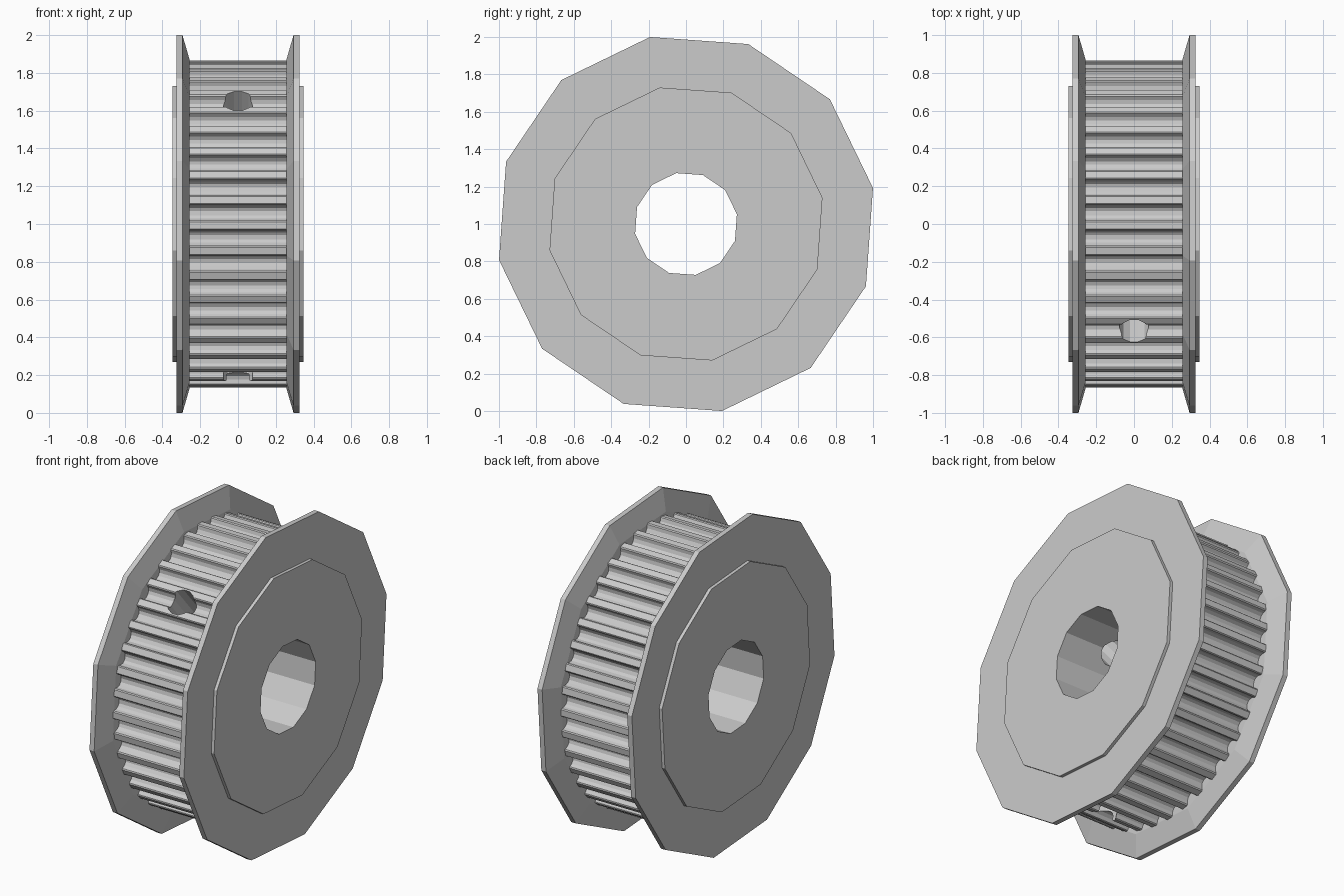
import bpy, bmesh
from math import radians, sin, cos, pi
from mathutils import Vector

cube = bpy.data.objects.get("Cube")
if cube:
    bpy.data.objects.remove(cube, do_unlink=True)

SIDES = 12
PHASE = radians(10.9)
TEETH = 40
BORE = 0.277
TIP = 0.866
HALF = 0.256          # half width of the toothed face
AXIS = Vector((0, 0, 1))

steel = bpy.data.materials.new("steel_grey")
steel.use_nodes = True
grey = (0.6, 0.6, 0.6, 1)
steel.diffuse_color = grey
steel.node_tree.nodes["Principled BSDF"].inputs["Base Color"].default_value = grey


def finish(name, bm):
    bmesh.ops.recalc_face_normals(bm, faces=bm.faces)
    mesh = bpy.data.meshes.new(name)
    bm.to_mesh(mesh)
    bm.free()
    mesh.materials.append(steel)
    obj = bpy.data.objects.new(name, mesh)
    bpy.context.collection.objects.link(obj)
    return obj


def polar(x, r, a):
    return Vector((x, r * cos(a), r * sin(a))) + AXIS


def ring(name, profile):
    """Turn a closed (x, radius) profile around the shaft axis."""
    bm = bmesh.new()
    loops = [[bm.verts.new(polar(x, r, PHASE + 2 * pi * i / SIDES)) for x, r in profile]
             for i in range(SIDES)]
    n = len(profile)
    for i, a in enumerate(loops):
        b = loops[(i + 1) % SIDES]
        for j in range(n):
            k = (j + 1) % n
            bm.faces.new((a[j], a[k], b[k], b[j]))
    return finish(name, bm)


def prism(name, outline, along):
    """Extrude a flat outline by a vector."""
    bm = bmesh.new()
    face = bm.faces.new([bm.verts.new(p) for p in outline])
    new = bmesh.ops.extrude_face_region(bm, geom=[face])["geom"]
    bmesh.ops.translate(bm, vec=along, verts=[v for v in new if isinstance(v, bmesh.types.BMVert)])
    return finish(name, bm)


def cut(target, cutter):
    mod = target.modifiers.new("cut", 'BOOLEAN')
    mod.operation = 'DIFFERENCE'
    mod.solver = 'EXACT'
    mod.object = cutter
    bpy.context.view_layer.objects.active = target
    bpy.ops.object.modifier_apply(modifier=mod.name)
    bpy.data.objects.remove(cutter, do_unlink=True)


# Toothed body: rounded grooves given as (sideways offset, depth)
half_groove = [(0.049, 0), (0.043, 0.006), (0.040, 0.028), (0.029, 0.047), (0.012, 0.056)]
groove = [(-t, d) for t, d in half_groove] + half_groove[::-1]
outline = []
for i in range(TEETH):
    centre = radians(-4) + 2 * pi * i / TEETH
    outline += [polar(-HALF, TIP - d, centre + t / TIP) for t, d in groove]
body = prism("toothed_body", outline, Vector((2 * HALF, 0, 0)))

# Shaft bore
bore = [polar(-0.5, BORE, PHASE + 2 * pi * i / SIDES) for i in range(SIDES)]
cut(body, prism("bore_cutter", bore, Vector((1, 0, 0))))

# Two set screw holes running from the grooves into the bore
for angle in (131, 251):
    a = radians(angle)
    out = Vector((0, cos(a), sin(a)))
    side = Vector((0, -sin(a), cos(a)))
    start = AXIS + out * 0.1
    circle = [start + 0.08 * (Vector((cos(t), 0, 0)) + side * sin(t))
              for t in (2 * pi * (i + 0.5) / SIDES for i in range(SIDES))]
    cut(body, prism("screw_hole_cutter", circle, out))

# Flared flange and hub face on each end
for label, s in (("left", 1), ("right", -1)):
    flange = [(HALF, BORE), (HALF, 0.885), (0.294, 1.018), (0.326, 1.018), (0.326, BORE)]
    hub = [(0.326, BORE), (0.326, 0.743), (0.346, 0.743), (0.346, BORE)]
    ring(label + "_flange", [(s * x, r) for x, r in flange])
    ring(label + "_hub", [(s * x, r) for x, r in hub])
